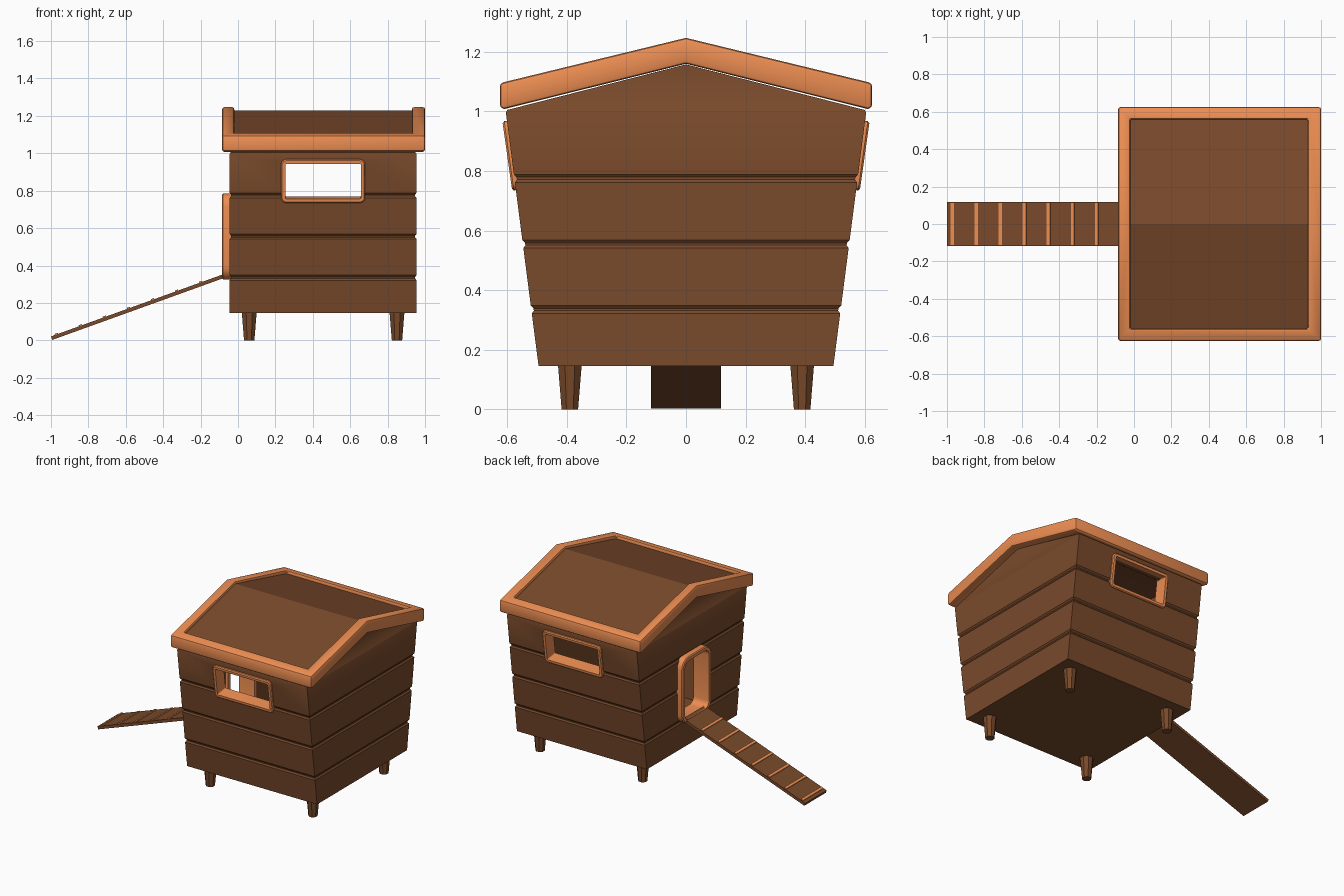
import bpy, bmesh
from math import pi, cos, sin, atan2
from mathutils import Matrix, Vector

if "Cube" in bpy.data.objects:
    bpy.data.objects.remove(bpy.data.objects["Cube"])


def material(name, rgb):
    m = bpy.data.materials.new(name)
    m.diffuse_color = (*rgb, 1)
    m.use_nodes = True
    m.node_tree.nodes["Principled BSDF"].inputs["Base Color"].default_value = m.diffuse_color
    return m


BROWN = material("dark_wood", (0.19, 0.068, 0.024))
TRIM = material("trim_wood", (0.85, 0.27, 0.085))


def finish(name, bm, mat):
    bmesh.ops.recalc_face_normals(bm, faces=bm.faces)
    me = bpy.data.meshes.new(name)
    bm.to_mesh(me)
    bm.free()
    ob = bpy.data.objects.new(name, me)
    bpy.context.collection.objects.link(ob)
    me.materials.append(mat)
    return ob


def activate(ob):
    bpy.ops.object.select_all(action='DESELECT')
    ob.select_set(True)
    bpy.context.view_layer.objects.active = ob


def smooth(ob, angle=0.6):
    activate(ob)
    bpy.ops.object.shade_smooth_by_angle(angle=angle)


def box(name, lo, hi, mat, matrix=Matrix()):
    bm = bmesh.new()
    size, mid = Vector(hi) - Vector(lo), (Vector(hi) + Vector(lo)) / 2
    bmesh.ops.create_cube(bm, size=1, matrix=matrix @ Matrix.Translation(mid) @ Matrix.Diagonal((*size, 1)))
    return finish(name, bm, mat)


def prism(name, profile, x0, x1, mat):
    """Extrude a (y, z) profile along x."""
    bm = bmesh.new()
    a, b = [[bm.verts.new((x, y, z)) for y, z in profile] for x in (x0, x1)]
    bm.faces.new(a)
    bm.faces.new(b)
    for i in range(len(a)):
        j = (i + 1) % len(a)
        bm.faces.new((a[i], a[j], b[j], b[i]))
    return finish(name, bm, mat)


def cut(ob, cutter):
    mod = ob.modifiers.new("cut", 'BOOLEAN')
    mod.operation, mod.solver, mod.object = 'DIFFERENCE', 'EXACT', cutter
    activate(ob)
    bpy.ops.object.modifier_apply(modifier=mod.name)
    bpy.data.objects.remove(cutter)


def bevel(ob, width, segments=2):
    mod = ob.modifiers.new("bevel", 'BEVEL')
    mod.width, mod.segments, mod.limit_method = width, segments, 'ANGLE'
    activate(ob)
    bpy.ops.object.modifier_apply(modifier=mod.name)


X0, X1 = -0.045, 0.955


def half_width(z):
    return 0.495 + 0.129 * (z - 0.145)


def shell(name, rings, ridge, mat):
    """Stack of rectangles (z, inset) closed by a gable top."""
    bm = bmesh.new()
    loops = []
    for z, d in rings:
        y = half_width(z) - d
        loops.append([bm.verts.new(p) for p in
                      ((X0 + d, -y, z), (X1 - d, -y, z), (X1 - d, y, z), (X0 + d, y, z))])
    bm.faces.new(loops[0])
    for a, b in zip(loops, loops[1:]):
        for i in range(4):
            j = (i + 1) % 4
            bm.faces.new((a[i], a[j], b[j], b[i]))
    t, d = loops[-1], rings[-1][1]
    r0, r1 = bm.verts.new((X0 + d, 0, ridge)), bm.verts.new((X1 - d, 0, ridge))
    for f in ((t[0], t[1], r1, r0), (t[2], t[3], r0, r1), (t[3], t[0], r0), (t[1], t[2], r1)):
        bm.faces.new(f)
    return finish(name, bm, mat)


# Plank walls with a groove at every board joint
rings = [(0.145, 0)]
for z in (0.335, 0.555, 0.775):
    rings += [(z - 0.014, 0), (z - 0.004, 0.008), (z + 0.004, 0.008), (z + 0.014, 0)]
rings += [(0.995, 0), (1.005, 0.006)]
walls = shell("plank_walls", rings, 1.158, BROWN)
cut(walls, shell("room_cutter", [(0.19, 0.06), (0.98, 0.06)], 1.11, BROWN))
cut(walls, box("window_cutter", (0.25, -1, 0.75), (0.66, 1, 0.95), BROWN))
cut(walls, box("door_cutter", (-0.3, -0.14, 0.345), (0.1, 0.14, 0.765), BROWN))
smooth(walls)


def rounded_rect(w, h, r, n=4):
    pts = []
    for k, (sx, sy) in enumerate(((1, 1), (-1, 1), (-1, -1), (1, -1))):
        for i in range(n + 1):
            a = (k + i / n) * pi / 2
            pts.append((sx * (w / 2 - r) + r * cos(a), sy * (h / 2 - r) + r * sin(a)))
    return pts


def frame(name, w, h, border, r, depth, matrix):
    """Rounded ring in local xy; front at +z, depth towards -z."""
    bm = bmesh.new()
    outer = rounded_rect(w, h, r)
    inner = rounded_rect(w - 2 * border, h - 2 * border, max(r - border, 0.006))
    c = 0.006
    lip = rounded_rect(w - 2 * c, h - 2 * c, r - c)
    loops = [[bm.verts.new((x, y, z)) for x, y in pts]
             for pts, z in ((outer, -depth), (outer, -c), (lip, 0), (inner, 0), (inner, -depth))]
    for k in range(5):
        a, b = loops[k], loops[(k + 1) % 5]
        for i in range(len(a)):
            j = (i + 1) % len(a)
            bm.faces.new((a[i], a[j], b[j], b[i]))
    bm.transform(matrix)
    smooth(finish(name, bm, TRIM))


# Window frames, leaning outwards with the walls
for s, name in ((-1, "front_window_frame"), (1, "back_window_frame")):
    turn = Matrix.Rotation(0 if s < 0 else pi, 4, 'Z') @ Matrix.Rotation(pi / 2 + 0.14, 4, 'X')
    frame(name, 0.45, 0.235, 0.023, 0.028, 0.09,
          Matrix.Translation((0.455, s * 0.6, 0.85)) @ turn)

# Door frame on the left end
turn = Matrix.Rotation(-pi / 2, 4, 'Z') @ Matrix.Rotation(pi / 2, 4, 'X')
frame("door_frame", 0.32, 0.46, 0.028, 0.07, 0.12, Matrix.Translation((-0.085, 0, 0.555)) @ turn)

# Roof covering and its raised trim
prism("roof_panel", [(-0.59, 1.03), (0, 1.17), (0.59, 1.03), (0.59, 1.08), (0, 1.23), (-0.59, 1.08)],
      -0.05, 0.96, BROWN)
trim = prism("roof_trim", [(-0.61, 1.008), (0, 1.16), (0.61, 1.008), (0.625, 1.012), (0.625, 1.095),
                           (0, 1.247), (-0.625, 1.095), (-0.625, 1.012)], -0.085, 1.0, TRIM)
cut(trim, box("trim_cutter", (-0.02, -0.56, 0.8), (0.93, 0.56, 1.5), TRIM))
bevel(trim, 0.012)
smooth(trim)

# Tapered legs
for x, end in ((0.06, "left"), (0.85, "right")):
    for y, side in ((-0.39, "front"), (0.39, "back")):
        bm = bmesh.new()
        bmesh.ops.create_cone(bm, cap_ends=True, segments=8, radius1=0.03, radius2=0.044, depth=0.16,
                              matrix=Matrix.Translation((x, y, 0.08)) @ Matrix.Rotation(pi / 8, 4, 'Z'))
        finish(f"{side}_{end}_leg", bm, BROWN)

# Ramp with cross rungs
start, end = Vector((-1.0, 0, 0.021)), Vector((-0.06, 0, 0.36))
span = end - start
tilt = Matrix.Translation(start) @ Matrix.Rotation(-atan2(span.z, span.x), 4, 'Y')
box("ramp", (0, -0.118, -0.02), (span.length, 0.118, 0), BROWN, tilt)
for i in range(7):
    u = (0.03 + i * 0.1285) * span.length / span.x
    box(f"ramp_rung_{i + 1}", (u - 0.009, -0.112, -0.005), (u + 0.009, 0.112, 0.006), TRIM, tilt)
